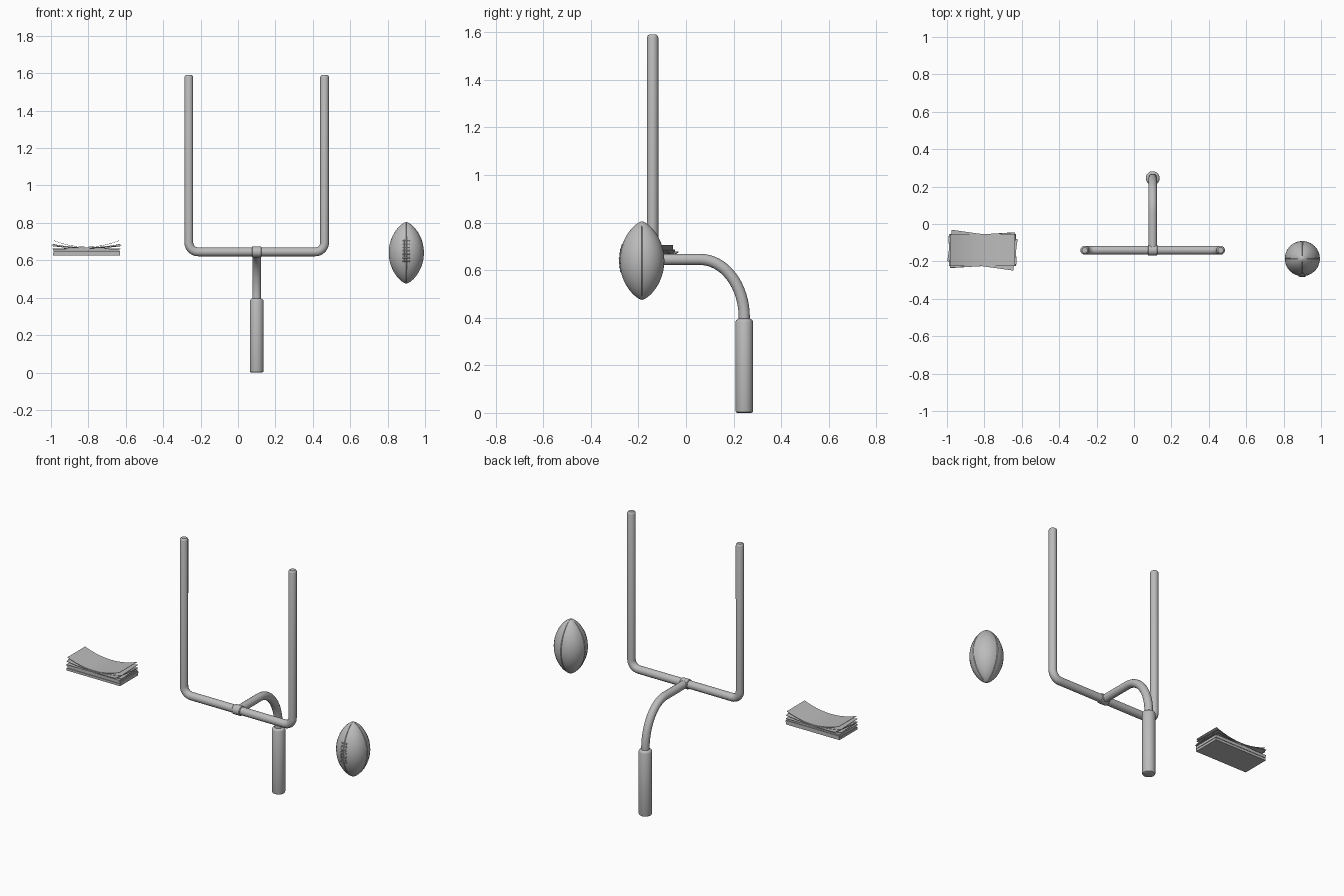
import bpy, bmesh
from math import sin, cos, pi, radians
from mathutils import Matrix, Vector

if "Cube" in bpy.data.objects:
    bpy.data.objects.remove(bpy.data.objects["Cube"])

grey = bpy.data.materials.new("plain_grey")
grey.use_nodes = True
grey.diffuse_color = (0.5, 0.5, 0.5, 1)
grey.node_tree.nodes["Principled BSDF"].inputs["Base Color"].default_value = (0.5, 0.5, 0.5, 1)


def select(ob):
    bpy.ops.object.select_all(action='DESELECT')
    ob.select_set(True)
    bpy.context.view_layer.objects.active = ob


def finish(name, bm, angle=40):
    bmesh.ops.recalc_face_normals(bm, faces=bm.faces)
    me = bpy.data.meshes.new(name)
    bm.to_mesh(me)
    bm.free()
    me.materials.append(grey)
    ob = bpy.data.objects.new(name, me)
    bpy.context.collection.objects.link(ob)
    select(ob)
    bpy.ops.object.shade_smooth_by_angle(angle=radians(angle))
    return ob


def tube(name, path, radius, tips=(), sides=6):
    """Round pipe along a path; points listed in tips get a scaled radius."""
    cu = bpy.data.curves.new(name, 'CURVE')
    cu.dimensions = '3D'
    cu.bevel_depth = radius
    cu.bevel_resolution = sides
    cu.use_fill_caps = True
    sp = cu.splines.new('POLY')
    sp.points.add(len(path) - 1)
    for p, co in zip(sp.points, path):
        p.co = (*co, 1)
    for i, scale in tips:
        sp.points[i].radius = scale
    cu.materials.append(grey)
    ob = bpy.data.objects.new(name, cu)
    bpy.context.collection.objects.link(ob)
    select(ob)
    bpy.ops.object.convert(target='MESH')
    bpy.ops.object.shade_smooth_by_angle(angle=radians(40))


def lathe(name, profile, angles, centre, dent=None):
    """Closed surface of revolution about z; dent scales the radius by angle index."""
    bm = bmesh.new()
    rings = []
    for r, z in profile:
        if r == 0:
            rings.append([bm.verts.new((0, 0, z))] * len(angles))
        else:
            rings.append([bm.verts.new(((r - (dent(i) if dent else 0)) * cos(a),
                                        (r - (dent(i) if dent else 0)) * sin(a), z))
                          for i, a in enumerate(angles)])
    n = len(angles)
    for low, high in zip(rings, rings[1:]):
        for i in range(n):
            j = (i + 1) % n
            bm.faces.new(list(dict.fromkeys((low[i], low[j], high[j], high[i]))))
    bmesh.ops.translate(bm, verts=bm.verts, vec=centre)
    return finish(name, bm)


# Goal: crossbar and both uprights in one bent pipe
CX, BAR_Y, BAR_Z, HALF, BEND, TOP = 0.1, -0.14, 0.645, 0.363, 0.05, 1.59
half = [(HALF, TOP), (HALF, TOP - 0.004), (HALF, TOP - 0.012)]
for k in range(9):
    a = k * pi / 16
    half.append((HALF - BEND + BEND * cos(a), BAR_Z + BEND - BEND * sin(a)))
path = [(CX + x, BAR_Y, z) for x, z in half]
path += [(CX - x, BAR_Y, z) for x, z in reversed(half)]
tube("crossbar_and_uprights", path, 0.0235, [(0, .65), (1, .88), (-1, .65), (-2, .88)])

# Collar where the support meets the crossbar
tube("crossbar_collar", [(CX + dx, BAR_Y, BAR_Z) for dx in (-.026, -.022, .022, .026)],
     0.029, [(0, .88), (-1, .88)])

# Curved support
neck = [(CX, BAR_Y, BAR_Z)]
for k in range(17):
    a = k * pi / 32
    neck.append((CX, 0.06 + 0.185 * sin(a), 0.4 + 0.245 * cos(a)))
neck.append((CX, 0.245, 0.37))
tube("curved_support", neck, 0.0235)

# Base post with rounded rims
lathe("base_post", [(0, 0), (.03, 0), (.035, .003), (.037, .009), (.037, .383),
                    (.034, .39), (.024, .396), (0, .396)],
      [i * pi / 16 for i in range(32)], (CX, 0.245, 0))

# Ball with four grooved seams
BALL, R, L = Vector((0.9, -0.185, 0.64)), 0.094, 0.165


def ball_radius(z):
    return R * max(0, 1 - (z / L) ** 2) ** 0.7


steps = [0, 0.03, 0.06, 0.3, 0.54, 0.785, 1.03, 1.27, 1.51, 1.54]
angles = [q * pi / 2 + s for q in range(4) for s in steps]
profile = []
for k in range(33):
    z = -L * cos(k * pi / 32)
    profile.append((0 if k in (0, 32) else ball_radius(z), z))
lathe("ball", profile, angles, BALL,
      lambda i: 0.0025 if i % len(steps) == 0 else 0)


# Laces: two rails and seven cross stitches lying on the front of the ball
def on_ball(x, z):
    return BALL + Vector((x, -(ball_radius(z) ** 2 - x * x) ** 0.5 - 0.001, z))


for side, x in (("right", -0.013), ("left", 0.013)):
    tube(side + "_lace_rail", [on_ball(x, -0.05 + k * 0.012) for k in range(11)], 0.0022, sides=2)
for k in range(7):
    z = -0.045 + k * 0.0185
    tube(f"lace_stitch_{k + 1}", [on_ball(x * 0.0065, z) for x in range(-3, 4)], 0.0032, sides=2)


# Stack of paper slips, flat at the bottom and curling towards the top
def slip(name, z, thick, turn=0, curl=0, dx=0, dy=0, hx=0.178, hy=0.085):
    bm = bmesh.new()
    n = 12 if curl else 1
    rows = []
    for i in range(n + 1):
        u = 2 * i / n - 1
        lift = curl * u * u
        rows.append([bm.verts.new((u * hx, y, lift + t))
                     for y, t in ((-hy, 0), (hy, 0), (hy, thick), (-hy, thick))])
    for a, b in zip(rows, rows[1:]):
        for j in range(4):
            k = (j + 1) % 4
            bm.faces.new((a[j], a[k], b[k], b[j]))
    bm.faces.new(rows[0])
    bm.faces.new(rows[-1])
    place = Matrix.Translation((-0.81 + dx, -0.14 + dy, z)) @ Matrix.Rotation(radians(turn), 4, 'Z')
    bmesh.ops.transform(bm, verts=bm.verts, matrix=place)
    finish(name, bm, 30)


slip("slip_bundle_bottom", 0.625, 0.014)
slip("slip_bundle_middle", 0.640, 0.010, dx=0.002, dy=0.002)
slip("slip_bundle_top", 0.651, 0.008, dx=-0.002)
slip("turned_slip_low", 0.660, 0.003, turn=3.5, curl=0.004)
slip("turned_slip_middle", 0.664, 0.003, turn=-8, curl=0.012)
slip("turned_slip_high", 0.667, 0.002, turn=3, curl=0.017)
slip("curled_slip_top", 0.670, 0.002, curl=0.034, hx=0.174)
